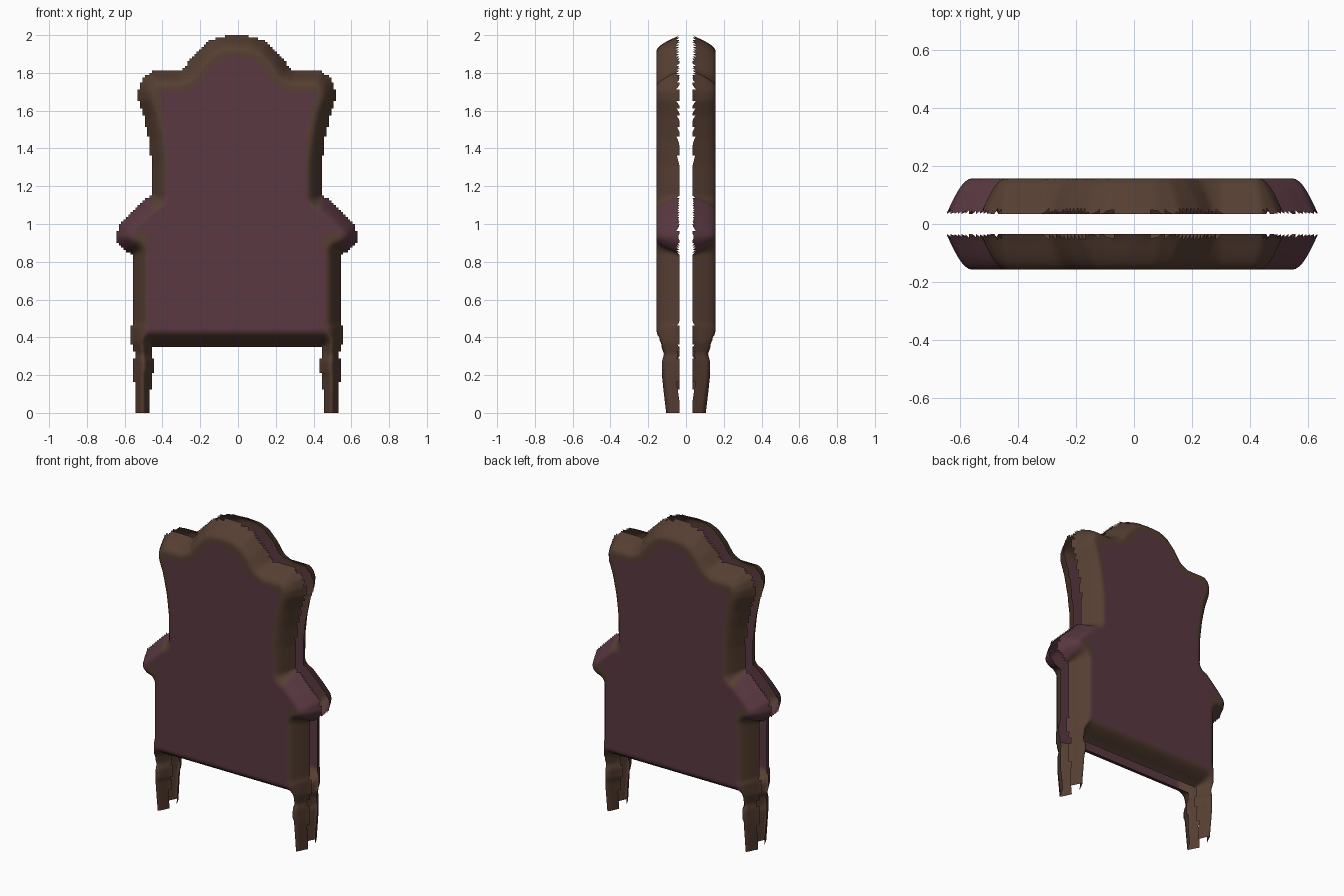
import bpy
import bmesh
import math

cube = bpy.data.objects.get("Cube")
if cube:
    bpy.data.objects.remove(cube, do_unlink=True)


def make_material(name, rgb):
    mat = bpy.data.materials.new(name)
    mat.use_nodes = True
    colour = (*rgb, 1.0)
    mat.diffuse_color = colour
    mat.node_tree.nodes["Principled BSDF"].inputs["Base Color"].default_value = colour
    return mat


WOOD = make_material("brown wood", (0.092, 0.049, 0.032))
FABRIC = make_material("plum fabric", (0.100, 0.040, 0.052))

CELL = 0.0125        # grid spacing of the pillowed shells
SHIFT = -0.006       # small sideways offset of the outline
RIM = 0.085          # width of the rounded rim
EDGE_Y, FULL_Y = 0.035, 0.157

# Half outline of the armchair, from crest down to the underside of the seat
crest = [(0, 1.998), (.09, 1.992), (.165, 1.96), (.235, 1.89), (.28, 1.825), (.31, 1.81)]
wing = [(.45, 1.81), (.50, 1.765), (.522, 1.71), (.52, 1.65), (.49, 1.56),
        (.465, 1.44), (.45, 1.31), (.448, 1.15)]
arm = [(.475, 1.14), (.56, 1.06), (.625, .99), (.642, .93), (.625, .89),
       (.585, .85), (.55, .84)]
side = [(.55, .48), (.557, .46), (.557, .37), (.54, .31)]
leg_outer = [(.546, .28), (.546, .19), (.533, 0)]
leg_inner = [(.462, 0), (.453, .19), (.443, .21), (.443, .28), (.455, .31), (.452, .355)]
outline = crest + wing + arm + side + leg_outer + leg_inner + [(0, .355)]
edges = list(zip(outline, outline[1:]))
rim_edges = [e for e in edges if e[0][1] + e[1][1] > 0]   # soles stay open


def inside(x, z):
    hit = False
    for (ax, az), (bx, bz) in edges:
        if (az > z) != (bz > z) and x < ax + (z - az) * (bx - ax) / (bz - az):
            hit = not hit
    # the centre line closes the half outline
    return hit


def rim_distance(x, z):
    best = 9.0
    for (ax, az), (bx, bz) in rim_edges:
        dx, dz = bx - ax, bz - az
        t = ((x - ax) * dx + (z - az) * dz) / (dx * dx + dz * dz)
        t = min(1.0, max(0.0, t))
        best = min(best, math.hypot(x - ax - t * dx, z - az - t * dz))
    return best


def depth(x, z):
    d = rim_distance(x, z) if inside(x, z) else 0.0
    return EDGE_Y + (FULL_Y - EDGE_Y) * math.sin(math.pi / 2 * min(1.0, d / RIM))


def is_fabric(x, z):
    # rolled arms, with a wooden front post rising into them
    if x > 0.45 and 0.865 < z < 1.145:
        post = 0.465 < x < 0.555 and z < 0.97 - (x - 0.51) ** 2 * 20
        return not post
    # upholstered panel inside the wooden border
    border = 0.075 + 0.04 * min(1.0, max(0.0, (z - 1.2) / 0.5))
    return rim_distance(x, z) > border


# Filled grid cells of the half outline, shared by both shells
columns, rows = int(0.66 / CELL), int(2 / CELL)
cells = {}
for i in range(columns):
    for k in range(rows):
        cx, cz = (i + 0.5) * CELL, (k + 0.5) * CELL
        if inside(cx, cz):
            cells[i, k] = 1 if is_fabric(cx, cz) else 0
corners = {(i + a, k + b) for i, k in cells for a in (0, 1) for b in (0, 1)}
depths = {(i, k): depth(i * CELL, max(k * CELL, 0.001)) for i, k in corners}


def build_shell(name, facing):
    bm = bmesh.new()
    verts = {}
    for (i, k), y in depths.items():
        for s in {i, -i}:
            verts[s, k] = bm.verts.new((s * CELL + SHIFT, facing * y, k * CELL))
    for (i, k), mat in cells.items():
        for a in (i, -i - 1):
            ring = [verts[a, k], verts[a + 1, k], verts[a + 1, k + 1], verts[a, k + 1]]
            if facing > 0:
                ring.reverse()
            face = bm.faces.new(ring)
            face.material_index = mat
            face.smooth = True
    mesh = bpy.data.meshes.new(name)
    bm.to_mesh(mesh)
    bm.free()
    mesh.materials.append(WOOD)
    mesh.materials.append(FABRIC)
    obj = bpy.data.objects.new(name, mesh)
    bpy.context.collection.objects.link(obj)
    return obj


# Two open pillowed halves facing away from each other
build_shell("front_chair_shell", -1)
build_shell("back_chair_shell", 1)
